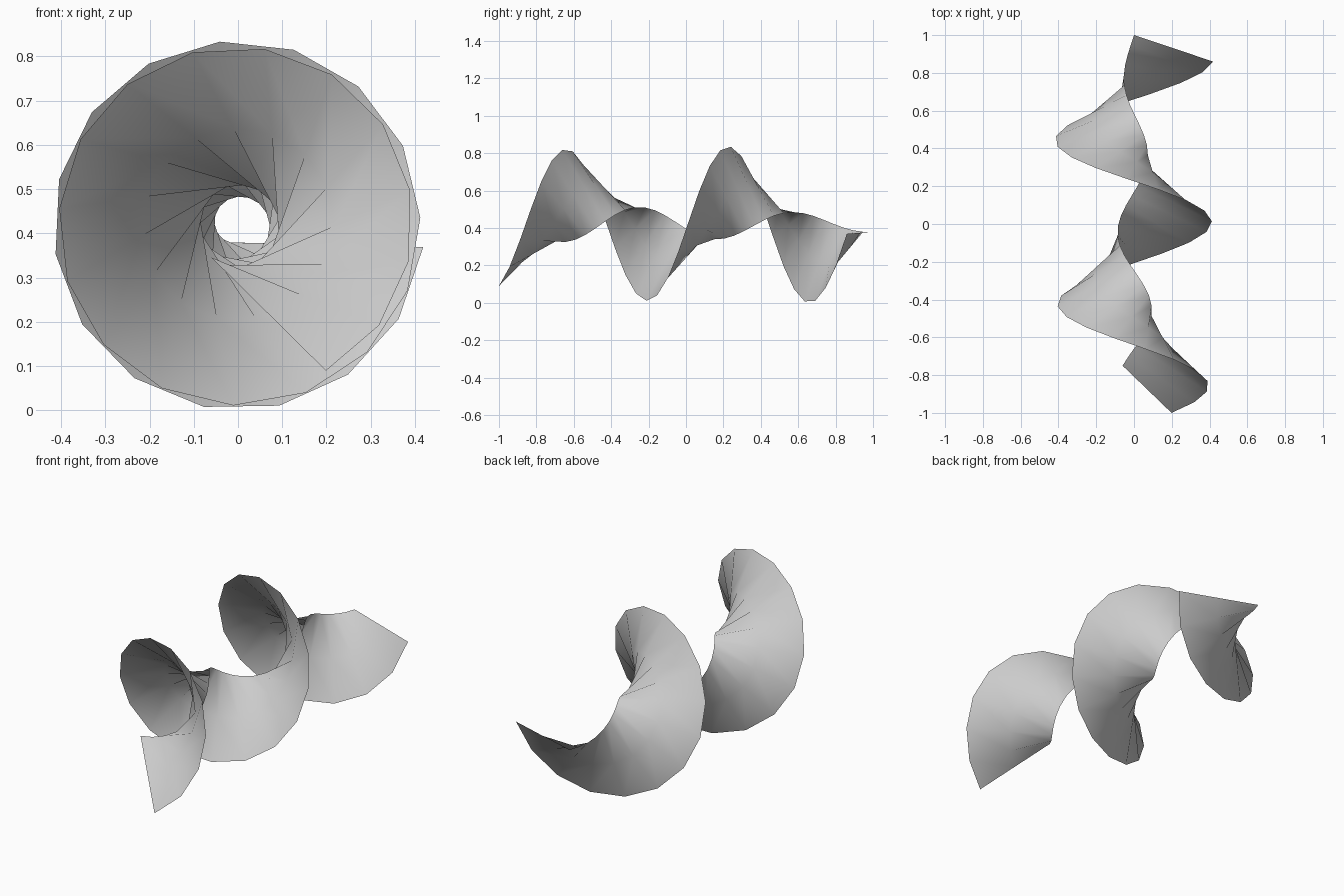
import bpy
import math
from mathutils import Vector

cube = bpy.data.objects.get("Cube")
if cube:
    bpy.data.objects.remove(cube, do_unlink=True)

SEGMENTS = 33      # steps along the spiral
ROWS = 2           # strips across the ribbon
AXIS_HEIGHT = 0.42


def mix(a, b, t):
    return a + (b - a) * t


def around_axis(radius, degrees, y):
    a = math.radians(degrees)
    return Vector((radius * math.cos(a), y, AXIS_HEIGHT + radius * math.sin(a)))


# Matte grey for the whole ribbon
grey = bpy.data.materials.new("light_grey")
grey.use_nodes = True
colour = (0.6, 0.6, 0.6, 1)
grey.diffuse_color = colour
grey.node_tree.nodes["Principled BSDF"].inputs["Base Color"].default_value = colour

# Straight rungs between a wide outer helix and a narrow inner helix
verts = []
for i in range(SEGMENTS + 1):
    t = i / SEGMENTS
    outer = around_axis(0.386 + 0.036 * math.sqrt(t), mix(-59, 713, t), mix(-1, 0.86, t))
    inner = around_axis(0.096 - 0.055 * t * t, mix(-129, 630, t), mix(-0.75, 1, t))
    verts += [inner.lerp(outer, r / ROWS) for r in range(ROWS + 1)]

# Quads joining neighbouring rungs
step = ROWS + 1
faces = []
for i in range(SEGMENTS):
    for r in range(ROWS):
        a = i * step + r
        faces.append((a, a + 1, a + 1 + step, a + step))

mesh = bpy.data.meshes.new("spiral_ribbon")
mesh.from_pydata(verts, [], faces)
mesh.materials.append(grey)
ribbon = bpy.data.objects.new("spiral_ribbon", mesh)
bpy.context.collection.objects.link(ribbon)

# Smooth shading with the tight inner creases kept
bpy.context.view_layer.objects.active = ribbon
ribbon.select_set(True)
bpy.ops.object.shade_smooth_by_angle(angle=math.radians(30))
